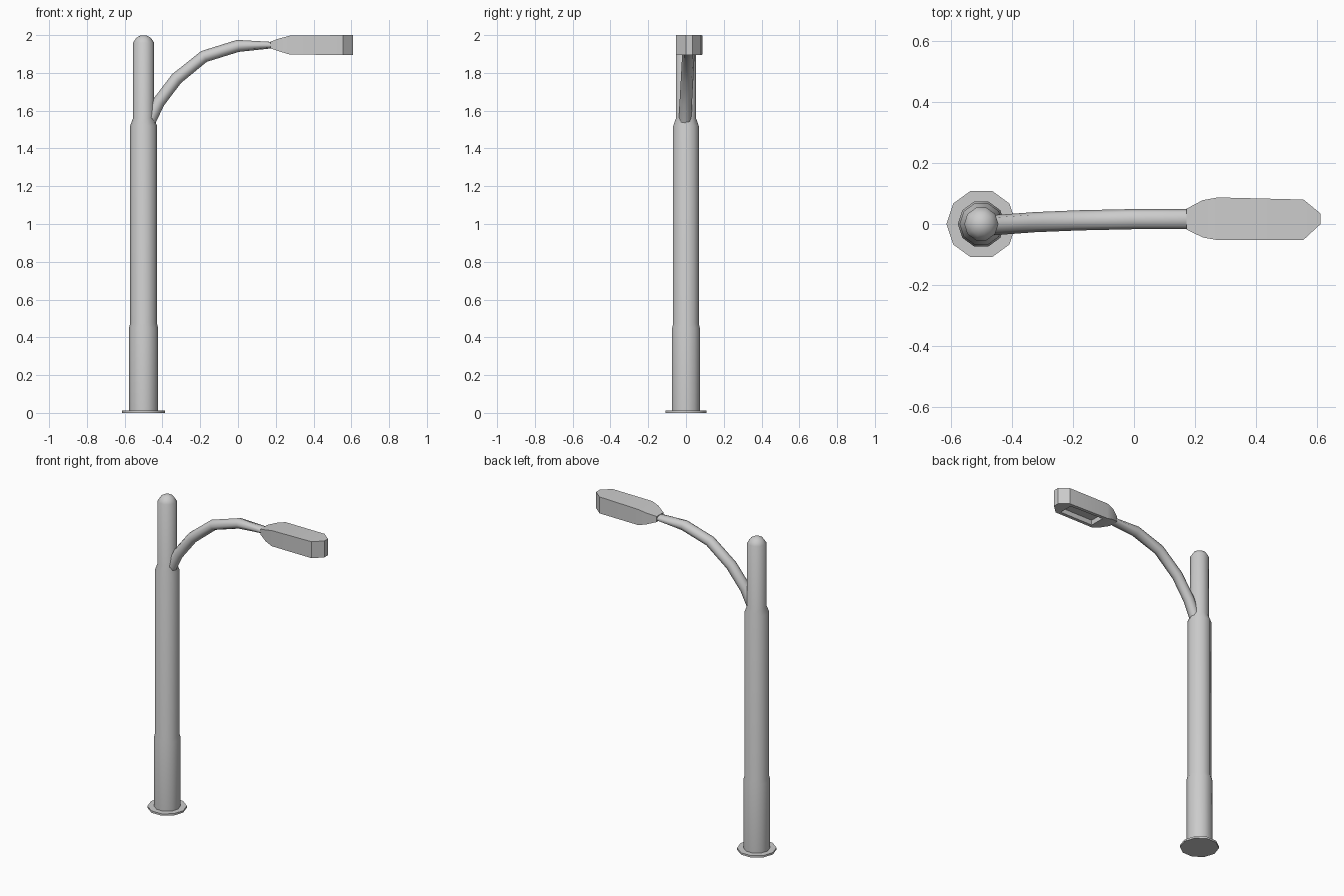
import bpy, bmesh, math
from mathutils import Vector

if "Cube" in bpy.data.objects:
    bpy.data.objects.remove(bpy.data.objects["Cube"])


def skin(name, rings, smooth, edit=None):
    """Join rings of points with quads and cap both ends."""
    bm = bmesh.new()
    loops = [[bm.verts.new(p) for p in ring] for ring in rings]
    for a, b in zip(loops, loops[1:]):
        for i in range(len(a)):
            j = (i + 1) % len(a)
            bm.faces.new((a[i], a[j], b[j], b[i]))
    bm.faces.new(loops[0][::-1])
    bm.faces.new(loops[-1])
    bmesh.ops.recalc_face_normals(bm, faces=bm.faces)
    if edit:
        edit(bm)
    mesh = bpy.data.meshes.new(name)
    bm.to_mesh(mesh)
    bm.free()
    obj = bpy.data.objects.new(name, mesh)
    bpy.context.collection.objects.link(obj)
    bpy.ops.object.select_all(action='DESELECT')
    obj.select_set(True)
    bpy.context.view_layer.objects.active = obj
    bpy.ops.object.shade_smooth_by_angle(angle=math.radians(smooth))
    return obj


def ellipse(center, u, v, sides):
    steps = [2 * math.pi * i / sides for i in range(sides)]
    return [Vector(center) + u * math.cos(a) + v * math.sin(a) for a in steps]


def turned(name, profile):
    """Ten-sided upright part around the pole axis from (radius, z) pairs."""
    skin(name, [ellipse((-0.5, 0, z), Vector((r, 0, 0)), Vector((0, r, 0)), 10)
                for r, z in profile], 46)


# Ground plate and stepped pole with a rounded tip
turned("base_plate", [(0.114, 0), (0.114, 0.012)])
turned("pole", [(0.077, 0.008), (0.077, 0.45), (0.071, 0.475), (0.071, 1.52),
                (0.056, 1.56), (0.056, 1.96), (0.038, 1.986), (0.015, 1.999)])

# Curved arm: x, y, z, half width, half thickness
path = [(-0.468, -0.004, 1.545, 0.033, 0.033), (-0.42, -0.001, 1.645, 0.033, 0.033),
        (-0.325, 0.006, 1.77, 0.033, 0.033), (-0.18, 0.012, 1.887, 0.033, 0.032),
        (0.0, 0.016, 1.943, 0.033, 0.032), (0.18, 0.016, 1.947, 0.033, 0.017)]
points = [Vector(p[:3]) for p in path]
rings = []
for i, (x, y, z, w, t) in enumerate(path):
    d = points[min(i + 1, len(path) - 1)] - points[max(i - 1, 0)]
    normal = Vector((-d.z, 0, d.x)).normalized()
    rings.append(ellipse((x, y, z), Vector((0, w, 0)), normal * t, 8))
skin("arm", rings, 60)


# Lamp head: x, centre y, half width, bottom z, top z, with a recess underneath
stations = [(0.172, 0.016, 0.034, 1.930, 1.966), (0.225, 0.017, 0.061, 1.912, 1.984),
            (0.275, 0.017, 0.070, 1.897, 1.997), (0.555, 0.014, 0.066, 1.895, 2.0),
            (0.61, 0.017, 0.018, 1.895, 2.0)]


def lamp_recess(bm):
    panel = min((f for f in bm.faces if f.normal.z < -0.9),
                key=lambda f: -f.calc_area())
    bmesh.ops.inset_region(bm, faces=[panel], thickness=0.03)
    bmesh.ops.inset_region(bm, faces=[panel], thickness=0.003, depth=-0.03)


skin("lamp_head", [[(x, y - w, lo), (x, y + w, lo), (x, y + w, hi), (x, y - w, hi)]
                   for x, y, w, lo, hi in stations], 25, lamp_recess)
